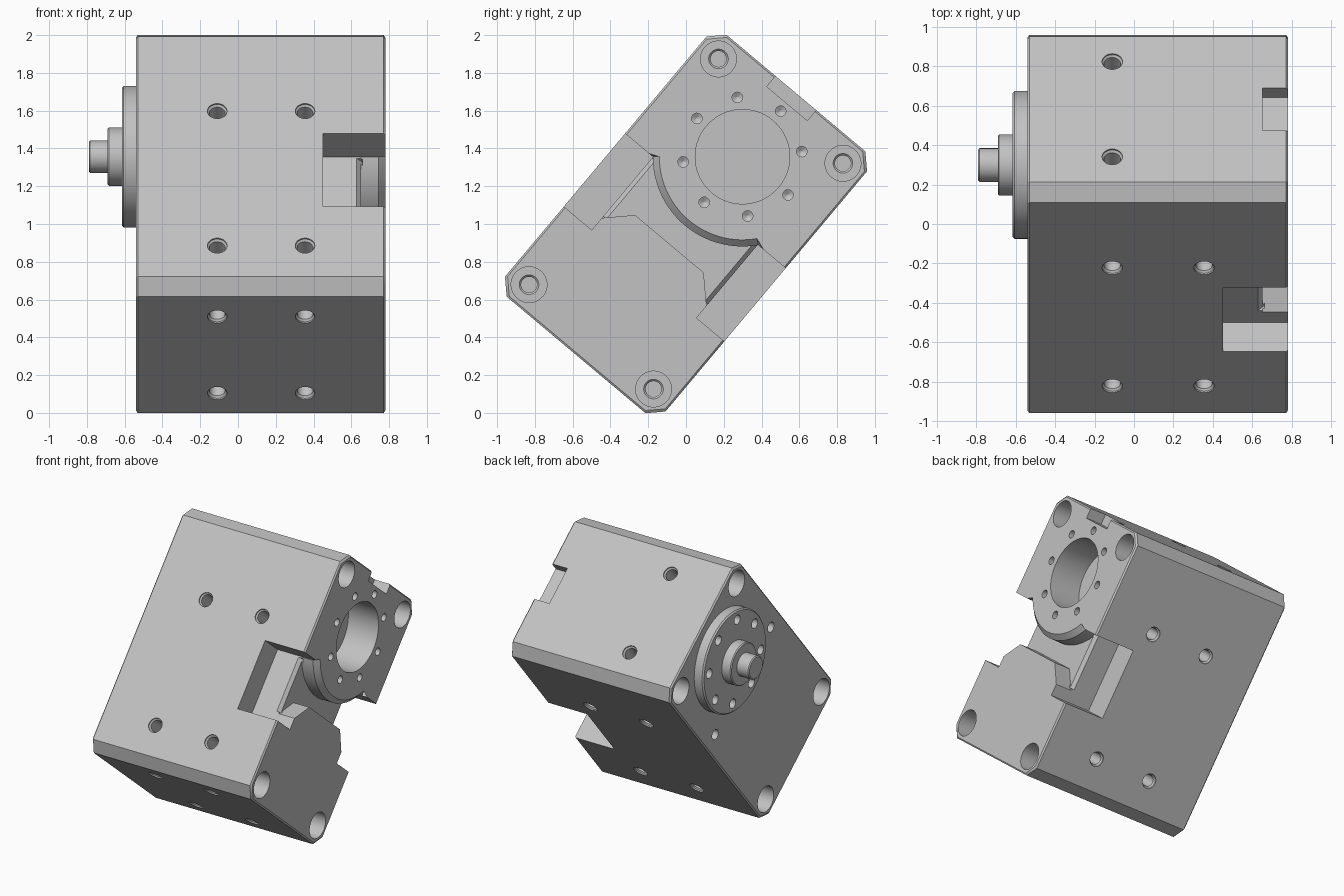
import bpy, bmesh
from math import radians, sin, cos, pi
from mathutils import Vector

cube = bpy.data.objects.get("Cube")
if cube:
    bpy.data.objects.remove(cube, do_unlink=True)

TILT = radians(50)
HU, HV = 0.905, 0.555          # half length and half width of the housing
X0, X1 = -0.54, 0.78           # end faces
HUB = 0.465                    # shaft axis along the housing length

metal = bpy.data.materials.new("grey_metal")
metal.use_nodes = True
metal.diffuse_color = (0.54, 0.54, 0.54, 1)
metal.node_tree.nodes["Principled BSDF"].inputs["Base Color"].default_value = (0.54, 0.54, 0.54, 1)


def bridge(bm, rings):
    """Closed solid through a list of equal rings of points."""
    loops = [[bm.verts.new(p) for p in ring] for ring in rings]
    n = len(loops[0])
    for a, b in zip(loops, loops[1:]):
        for i in range(n):
            j = (i + 1) % n
            bm.faces.new((a[i], a[j], b[j], b[i]))
    bm.faces.new(loops[0][::-1])
    bm.faces.new(loops[-1])


def lathe(bm, centre, axis, profile, sides=32):
    """Turned solid: profile is (radius, distance along axis)."""
    axis = Vector(axis)
    side = Vector((0, 0, 1)) if abs(axis.z) < 0.5 else Vector((1, 0, 0))
    other = axis.cross(side)
    bridge(bm, [[Vector(centre) + axis * d + (side * cos(2 * pi * i / sides)
                 + other * sin(2 * pi * i / sides)) * r for i in range(sides)]
                for r, d in profile])


def box(bm, lo, hi):
    bridge(bm, [[(x, lo[1], lo[2]), (x, hi[1], lo[2]), (x, hi[1], hi[2]), (x, lo[1], hi[2])]
                for x in (lo[0], hi[0])])


def finish(name, bm):
    bmesh.ops.recalc_face_normals(bm, faces=bm.faces)
    mesh = bpy.data.meshes.new(name)
    bm.to_mesh(mesh)
    bm.free()
    mesh.materials.append(metal)
    ob = bpy.data.objects.new(name, mesh)
    bpy.context.collection.objects.link(ob)
    ob.rotation_euler.x = TILT
    ob.location.z = 1
    return ob


def activate(ob):
    bpy.ops.object.select_all(action='DESELECT')
    ob.select_set(True)
    bpy.context.view_layer.objects.active = ob


def cut(ob, bm):
    cutter = finish("cutter", bm)
    cutter.hide_render = True
    mod = ob.modifiers.new("cut", 'BOOLEAN')
    mod.operation = 'DIFFERENCE'
    mod.solver = 'EXACT'
    mod.object = cutter
    activate(ob)
    bpy.ops.object.modifier_apply(modifier=mod.name)
    bpy.data.objects.remove(cutter, do_unlink=True)


def smooth(ob):
    activate(ob)
    bpy.ops.object.shade_smooth_by_angle(angle=radians(30))


def bolt_circle(radius):
    return [(HUB + radius * cos(i * pi / 4), radius * sin(i * pi / 4)) for i in range(8)]


# Housing: chamfered block with thin edge breaks at both ends
def outline(inset):
    a, b, c = HU - inset, HV - inset, 0.075
    return [(a, b - c), (a - c, b), (c - a, b), (-a, b - c),
            (-a, c - b), (c - a, -b), (a - c, -b), (a, c - b)]


bm = bmesh.new()
bridge(bm, [[(x, u, v) for u, v in outline(i)] for x, i in
            ((X0, 0.01), (X0 + 0.01, 0), (X1 - 0.01, 0), (X1, 0.01))])
housing = finish("housing", bm)

# Side notches
bm = bmesh.new()
for s in (-1, 1):
    box(bm, (0.45, -0.345, min(s * 0.362, s * 0.7)), (0.9, 0.16, max(s * 0.362, s * 0.7)))
cut(housing, bm)

# Small notch in the upper end
bm = bmesh.new()
box(bm, (0.65, 0.832, -0.14), (0.9, 1, 0.14))
cut(housing, bm)


# Cross channel curving round the bore, with a chamfered collar edge
def channel(r):
    sweep = radians(50)
    arc = [(HUB - r * cos(t), r * sin(t))
           for t in (sweep * (i / 16 - 1) for i in range(33))]
    return arc + [(0.16, 0.4), (-0.3, 0.4), (-0.137, 0.237),
                  (-0.137, -0.237), (-0.3, -0.4), (0.16, -0.4)]


bm = bmesh.new()
bridge(bm, [[(x, u, v) for u, v in channel(r)]
            for x, r in ((0.65, 0.475), (0.745, 0.475), (0.79, 0.43))])
cut(housing, bm)

# Broken edges between channel floor and notches
bm = bmesh.new()
for s in (-1, 1):
    bridge(bm, [[(0.61, u, s * 0.38), (0.66, u, s * 0.33), (0.66, u, s * 0.38)]
                for u in (-0.25, 0.15)])
cut(housing, bm)

# Bore, bolt holes and threaded holes
bm = bmesh.new()
lathe(bm, (X1, HUB, 0), (-1, 0, 0), [(0.25, -0.03), (0.25, 0.25)], 64)
for u, v in bolt_circle(0.315):
    lathe(bm, (X1, u, v), (-1, 0, 0), [(0.028, -0.03), (0.028, 0.06), (0.004, 0.075)], 16)
for x, d in ((X0, 1), (X1, -1)):
    for u in (-0.78, 0.78):
        for v in (-0.43, 0.43):
            lathe(bm, (x, u, v), (d, 0, 0), [(0.095, -0.03), (0.095, 0.2), (0.052, 0.2),
                                             (0.042, 0.21), (0.042, 0.3)])
tapped = [(0.052, -0.03), (0.052, 0.008), (0.042, 0.018), (0.042, 0.15), (0.004, 0.17)]
for s in (-1, 1):
    lathe(bm, (X0, 0.15, s * 0.43), (1, 0, 0), [(0.037, -0.03), (0.037, 0.12)], 20)
    for x in (-0.11, 0.355):
        for u in (-0.615, 0.315):
            lathe(bm, (x, u, s * HV), (0, 0, -s), tapped, 24)
        lathe(bm, (x, -HU, s * 0.315), (0, 1, 0), tapped, 24)
    lathe(bm, (-0.11, HU, s * 0.315), (0, -1, 0), tapped, 24)
cut(housing, bm)
smooth(housing)

# Output flange with its ring of holes
bm = bmesh.new()
lathe(bm, (X0, HUB, 0), (-1, 0, 0), [(0.375, -0.01), (0.375, 0.065), (0.365, 0.075)], 64)
flange = finish("output_flange", bm)
bm = bmesh.new()
for u, v in bolt_circle(0.305):
    lathe(bm, (X0 - 0.075, u, v), (1, 0, 0), [(0.035, -0.03), (0.035, 0.06)], 20)
cut(flange, bm)
smooth(flange)

# Shaft boss and shaft
bm = bmesh.new()
lathe(bm, (X0 - 0.07, HUB, 0), (-1, 0, 0),
      [(0.155, 0), (0.155, 0.073), (0.148, 0.08), (0.085, 0.08), (0.085, 0.173), (0.078, 0.18)], 48)
smooth(finish("output_shaft", bm))
